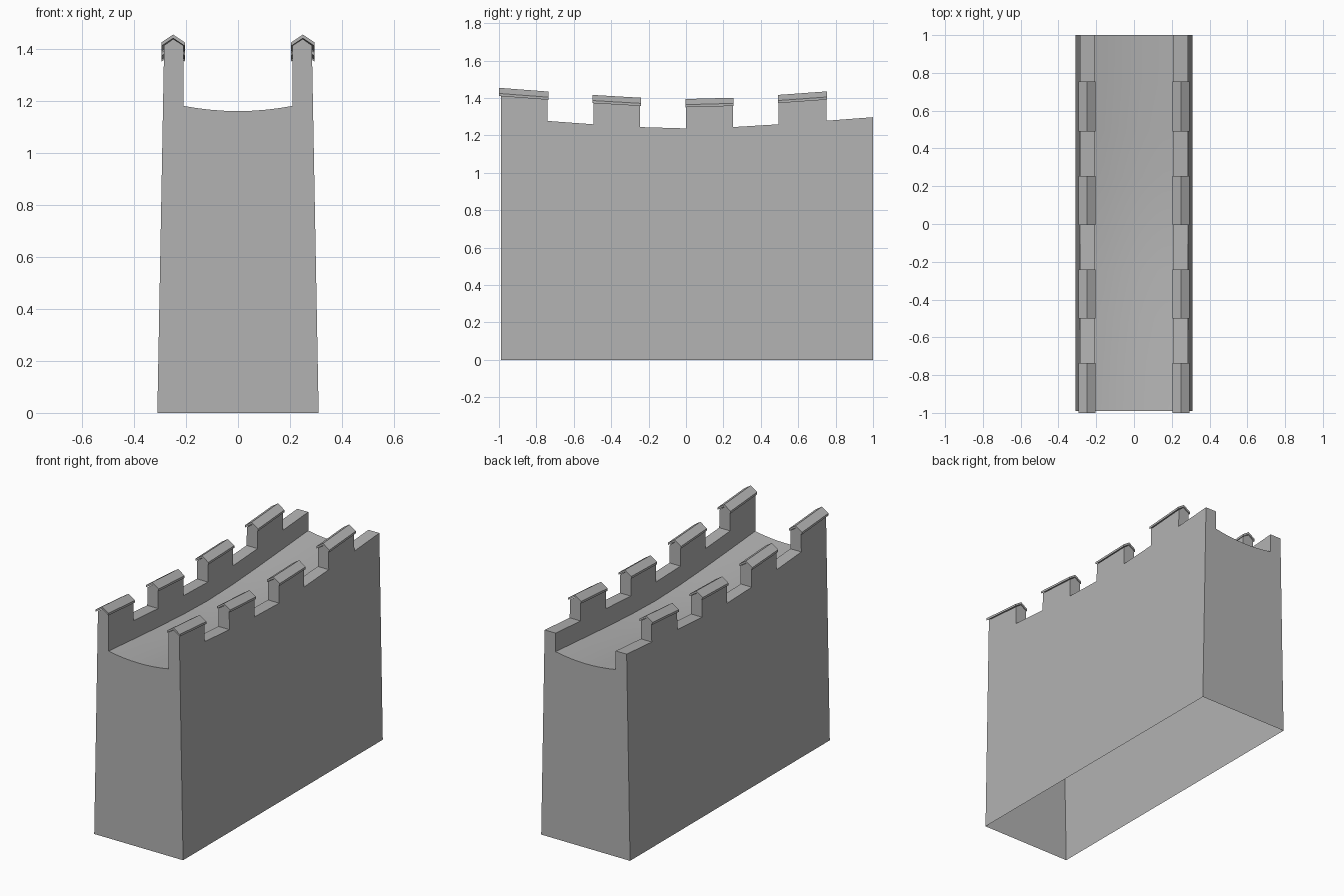
import bpy
import bmesh
import math

if "Cube" in bpy.data.objects:
    bpy.data.objects.remove(bpy.data.objects["Cube"], do_unlink=True)

stone = bpy.data.materials.new("grey stone")
stone.use_nodes = True
GREY = (0.45, 0.45, 0.45, 1)
stone.diffuse_color = GREY
stone.node_tree.nodes["Principled BSDF"].inputs["Base Color"].default_value = GREY

# Stations along the wall, with the sagging height of the parapet at each
STATIONS = [(-0.99, 1.297), (-0.74, 1.277), (-0.495, 1.259), (-0.245, 1.244), (0, 1.237),
            (0.25, 1.244), (0.495, 1.259), (0.75, 1.278), (1, 1.297)]
INNER, RIDGE_X, EAVE_X = 0.21, 0.249, 0.294
RIDGE_RISE, CAP_THICK, CAP_DROP = 0.157, 0.014, 0.03
DECK_STEPS = 8


def outer_x(z):
    return 0.31 - 0.0185 * z


def parapet_top(low, raised):
    """Outer-to-inner outline of the top of one parapet."""
    if not raised:
        return [(outer_x(low), low), (INNER, low)]
    apex = low + RIDGE_RISE - CAP_THICK - 0.003
    eave = apex - 0.025
    return [(outer_x(eave), eave), (RIDGE_X, apex), (INNER, eave)]


def section(low, raised):
    """Cross-section of the wall, open at the bottom, left to right."""
    half = [(outer_x(0), 0)] + parapet_top(low, raised)
    deck = []
    for i in range(DECK_STEPS + 1):
        t = 1 - 2 * i / DECK_STEPS
        deck.append((INNER * t, low - 0.137 + 0.02 * t * t))
    return half + deck + [(-x, z) for x, z in reversed(half)]


def finish(name, bm):
    bmesh.ops.remove_doubles(bm, verts=bm.verts, dist=0.0001)
    bmesh.ops.recalc_face_normals(bm, faces=bm.faces)
    mesh = bpy.data.meshes.new(name)
    bm.to_mesh(mesh)
    bm.free()
    mesh.materials.append(stone)
    obj = bpy.data.objects.new(name, mesh)
    bpy.context.collection.objects.link(obj)
    return obj


def add_loop(bm, points, y):
    return [bm.verts.new((x, y, z)) for x, z in points]


# Wall shell with walkway and alternating raised merlons
bm = bmesh.new()
for k in range(len(STATIONS) - 1):
    raised = k % 2 == 0
    (y0, low0), (y1, low1) = STATIONS[k:k + 2]
    a = add_loop(bm, section(low0, raised), y0)
    b = add_loop(bm, section(low1, raised), y1)
    for i in range(len(a) - 1):
        bm.faces.new((a[i], a[i + 1], b[i + 1], b[i]))
    if k == 0:
        bm.faces.new(a)
    if k == len(STATIONS) - 2:
        bm.faces.new(b)

# Upright ends of the merlons above the gaps
for y, low in STATIONS[1:-1]:
    outline = parapet_top(low, True) + parapet_top(low, False)[::-1]
    for side in (-1, 1):
        bm.faces.new(add_loop(bm, [(side * x, z) for x, z in outline], y))
wall = finish("battlement_wall", bm)
bpy.context.view_layer.objects.active = wall
wall.select_set(True)
bpy.ops.object.shade_smooth_by_angle(angle=math.radians(15))
wall.select_set(False)

# Gabled coping caps on the merlons
for side, label in ((1, "left"), (-1, "right")):
    for k in range(0, len(STATIONS) - 1, 2):
        bm = bmesh.new()
        loops = []
        for (y, low), shift in ((STATIONS[k], -1), (STATIONS[k + 1], 1)):
            r = low + RIDGE_RISE
            top = [(EAVE_X, r - CAP_DROP), (RIDGE_X, r), (0.204, r - CAP_DROP)]
            outline = top + [(x, z - CAP_THICK) for x, z in reversed(top)]
            overhang = 0.01 if y < -0.9 else 0.004
            loops.append(add_loop(bm, [(side * x, z) for x, z in outline], y + shift * overhang))
        a, b = loops
        n = len(a)
        for i in range(n):
            j = (i + 1) % n
            bm.faces.new((a[i], a[j], b[j], b[i]))
        bm.faces.new(a)
        bm.faces.new(b)
        finish(f"{label}_merlon_cap_{k // 2 + 1}", bm)
